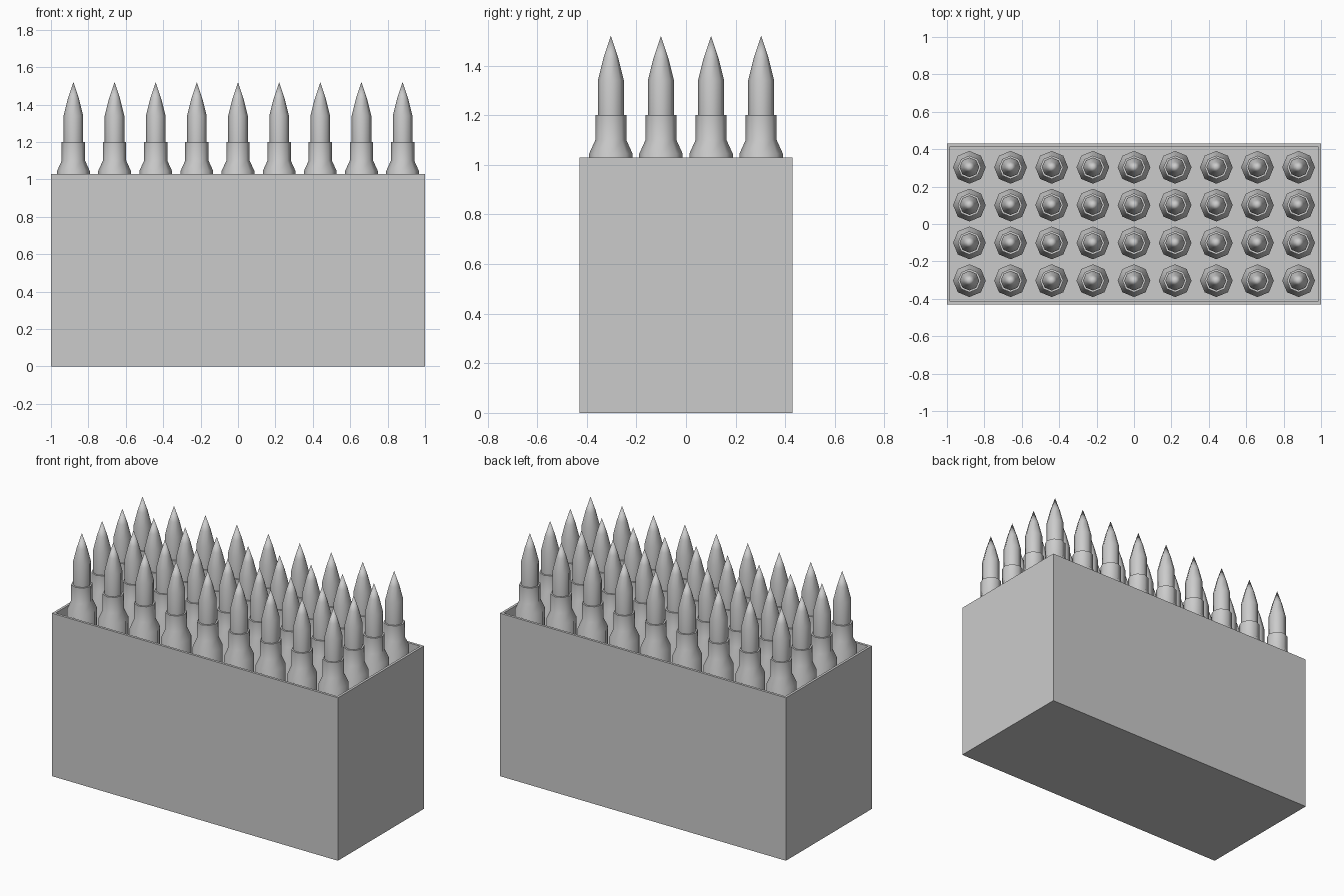
import bpy, bmesh, math

if "Cube" in bpy.data.objects:
    bpy.data.objects.remove(bpy.data.objects["Cube"])

def new_object(name, bm):
    mesh = bpy.data.meshes.new(name)
    bmesh.ops.recalc_face_normals(bm, faces=bm.faces)
    bm.to_mesh(mesh)
    bm.free()
    ob = bpy.data.objects.new(name, mesh)
    bpy.context.collection.objects.link(ob)
    return ob

# Open crate with thin walls
W, D, H, T = 1.0, 0.43, 1.03, 0.022
bm = bmesh.new()
bmesh.ops.create_cube(bm, size=1)
for v in bm.verts:
    v.co = (v.co.x * 2 * W, v.co.y * 2 * D, (v.co.z + 0.5) * H)
top = max(bm.faces, key=lambda f: f.calc_center_median().z)
bmesh.ops.inset_region(bm, faces=[top], thickness=T)
inner = bmesh.ops.extrude_face_region(bm, geom=[top])['geom']
for v in (g for g in inner if isinstance(g, bmesh.types.BMVert)):
    v.co.z = T
bmesh.ops.delete(bm, geom=[top], context='FACES_ONLY')
new_object("crate", bm)

# Eight-sided cartridge: body, shoulder, neck and pointed tip
PROFILE = [(0.0875, T), (0.0875, 1.045), (0.0625, 1.10), (0.0625, 1.20),
           (0.0525, 1.20), (0.0525, 1.34), (0.030, 1.43)]
SIDES = 8
bm = bmesh.new()
rings = []
for r, z in PROFILE:
    rings.append([bm.verts.new((r * math.cos(a), r * math.sin(a), z))
                  for a in (2 * math.pi * i / SIDES for i in range(SIDES))])
for lo, hi in zip(rings, rings[1:]):
    for i in range(SIDES):
        j = (i + 1) % SIDES
        bm.faces.new((lo[i], lo[j], hi[j], hi[i]))
bm.faces.new(rings[0])
tip = bm.verts.new((0, 0, 1.52))
for i in range(SIDES):
    bm.faces.new((rings[-1][i], rings[-1][(i + 1) % SIDES], tip))
first = new_object("cartridge", bm)
bpy.context.view_layer.objects.active = first
first.select_set(True)
bpy.ops.object.shade_smooth_by_angle(angle=math.radians(50))

# Nine by four grid of cartridges sharing one mesh
for ix in range(9):
    for iy in range(4):
        ob = first if ix == iy == 0 else first.copy()
        if ob is not first:
            bpy.context.collection.objects.link(ob)
        ob.location = ((ix - 4) * 0.22, (iy - 1.5) * 0.202, 0)
